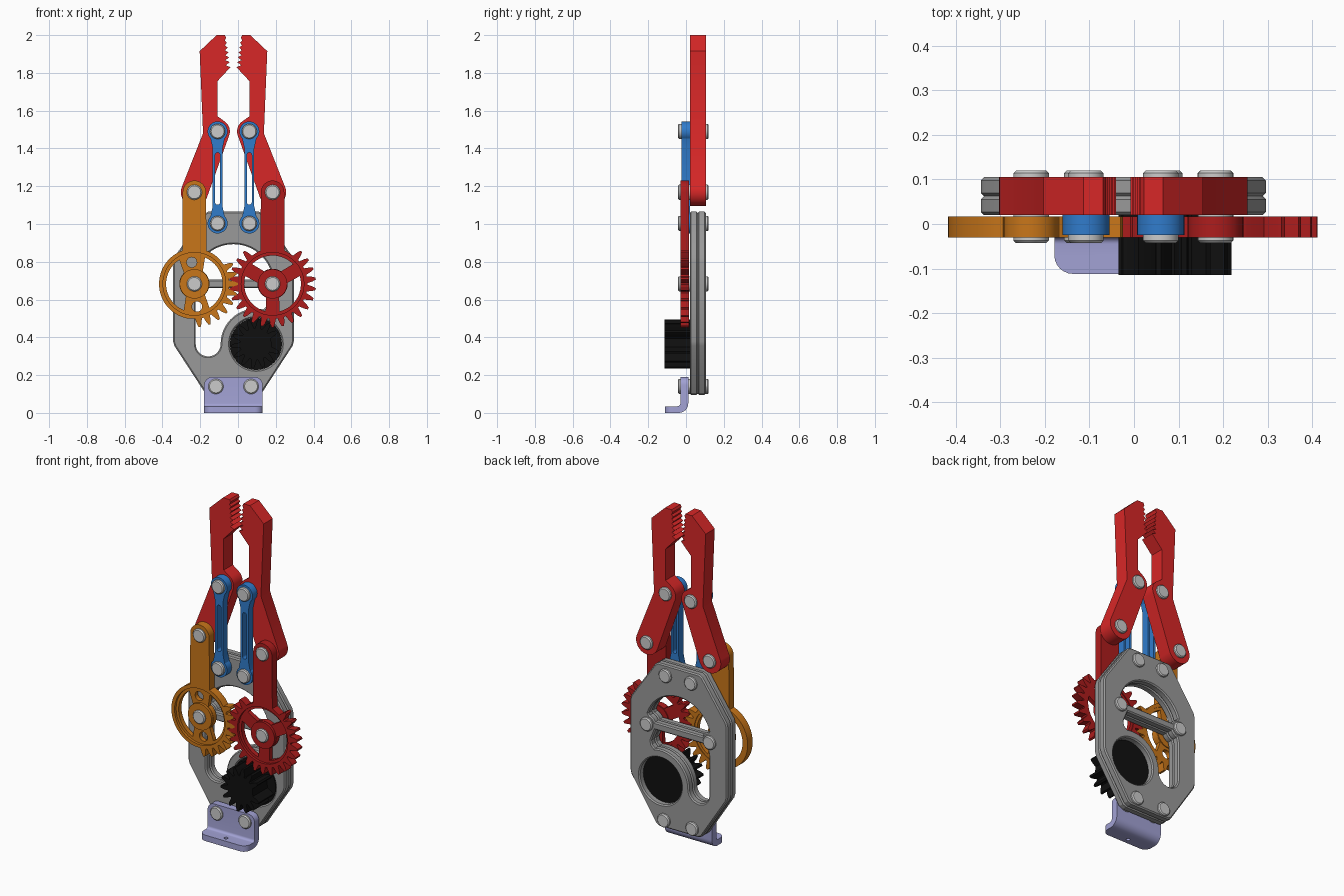
import bpy, bmesh
from math import sin, cos, pi, radians

if "Cube" in bpy.data.objects:
    bpy.data.objects.remove(bpy.data.objects["Cube"])

CX = -0.024                      # symmetry axis of the mechanism
GZ, GX = 0.683, 0.207            # gear axle height and half spacing
MX, MZ = 0.095, 0.365            # drive pinion centre


def mat(name, r, g, b):
    m = bpy.data.materials.new(name)
    m.diffuse_color = (r, g, b, 1)
    m.use_nodes = True
    m.node_tree.nodes["Principled BSDF"].inputs["Base Color"].default_value = m.diffuse_color
    return m


RED = mat("red", 0.68, 0.02, 0.02)
DARK_RED = mat("dark_red", 0.42, 0.012, 0.012)
ORANGE = mat("orange", 0.58, 0.18, 0.01)
BLUE = mat("blue", 0.03, 0.2, 0.6)
LAVENDER = mat("lavender", 0.36, 0.36, 0.66)
BLACK = mat("black", 0.005, 0.005, 0.005)
GREY = mat("plate_grey", 0.32, 0.32, 0.32)


def arc(x, z, r, a0, a1, n=16):
    return [(x + r * cos(radians(a0 + (a1 - a0) * i / n)),
             z + r * sin(radians(a0 + (a1 - a0) * i / n))) for i in range(n + 1)]


def circle(x, z, r, n=40):
    return arc(x, z, r, 0, 360, n)[:-1]


def mirror(pts, x=CX):
    return [(2 * x - px, pz) for px, pz in reversed(pts)]


def plate(name, loops, y0, y1, material=None, bevel=0.0):
    """Extrude an x-z outline (first loop) with holes (other loops) from y0 to y1."""
    cu = bpy.data.curves.new(name, 'CURVE')
    cu.dimensions, cu.fill_mode = '2D', 'BOTH'
    cu.extrude = (y1 - y0) / 2 - bevel
    cu.bevel_depth, cu.bevel_resolution, cu.offset = bevel, 0, -bevel
    for pts in loops:
        s = cu.splines.new('POLY')
        s.points.add(len(pts) - 1)
        for p, (x, z) in zip(s.points, pts):
            p.co = (x, z, 0, 1)
        s.use_cyclic_u = True
    ob = bpy.data.objects.new(name, cu)
    bpy.context.collection.objects.link(ob)
    ob.location.y = (y0 + y1) / 2
    ob.rotation_euler.x = pi / 2
    bpy.ops.object.select_all(action='DESELECT')
    ob.select_set(True)
    bpy.context.view_layer.objects.active = ob
    bpy.ops.object.convert(target='MESH')
    ob = bpy.context.object
    bm = bmesh.new()
    bm.from_mesh(ob.data)
    bmesh.ops.remove_doubles(bm, verts=bm.verts, dist=1e-5)
    bmesh.ops.recalc_face_normals(bm, faces=bm.faces)
    bm.to_mesh(ob.data)
    bm.free()
    bpy.ops.object.shade_smooth_by_angle(angle=radians(25))
    ob.data.materials.clear()
    if material:
        ob.data.materials.append(material)
    return ob


# Frame plates: octagon with arched window, J-shaped slot and motor hole
half = [(0.13, 0.095), (0.15, 0.105), (0.313, 0.355), (0.32, 0.38),
        (0.32, 0.80), (0.313, 0.825), (0.155, 1.053), (0.135, 1.065)]
outline = [(CX + x, z) for x, z in half]
outline += mirror(outline)
window = arc(CX, GZ, 0.21, 18, 162, 30)
window += arc(CX - GX, GZ, 0.055, 75, 24, 6) + arc(CX + GX, GZ, 0.055, 156, 105, 6)
slot = arc(CX - GX, GZ, 0.055, -24, -75, 6) + [(-0.224, 0.60)]
slot += arc(-0.158, MZ, 0.066, 180, 360, 16)
slot += arc(MX, MZ, 0.187, 172, 78, 16)
slot += [(0.152, 0.565), (0.158, 0.59), (0.148, 0.615), (0.13, 0.66)]
motor_hole = circle(MX, MZ, 0.138, 48)
for name, y0 in (("front_frame_plate", 0.02), ("back_frame_plate", 0.0625)):
    plate(name, [outline, window, slot, motor_hole], y0, y0 + 0.0425, GREY, 0.007)

# Motor body in the frame and its toothed pinion
plate("motor_disc", [circle(MX, MZ, 0.1375, 48)], 0.022, 0.07, BLACK)


def teeth(x, z, root, tip, n, a0, a1, phase=0.0):
    """Points of a toothed arc from a0 to a1 degrees."""
    p, pts = 360 / n, []
    for k in range(-n, 2 * n):
        a = k * p + phase
        if a0 + p * 0.45 <= a <= a1 - p * 0.45:
            for da, r in ((-0.4, root), (-0.24, root + 0.6 * (tip - root)), (-0.1, tip),
                          (0.1, tip), (0.24, root + 0.6 * (tip - root)), (0.4, root)):
                t = radians(a + da * p)
                pts.append((x + r * cos(t), z + r * sin(t)))
    return pts


plate("drive_pinion", [teeth(MX, MZ, 0.085, 0.13, 14, 0, 360, 5)], -0.115, 0.022, BLACK)


# Gear arms: toothed rim with an arm, thin web with openings, raised hub
def sector(x, a0, a1):
    return arc(x, GZ, 0.15, a0, a1, 16) + arc(x, GZ, 0.08, a1 - 12, a0 + 12, 10)


def gear_arm(name, x, rim, openings, material):
    cap = arc(x, 1.168, 0.062, 0, 180, 16)
    plate(name + "_gear_arm", [rim + cap, circle(x, GZ, 0.166, 48)], -0.03, 0.017, material)
    plate(name + "_gear_web", [circle(x, GZ, 0.168, 48)] + openings, -0.015, 0.012, material)
    plate(name + "_gear_hub", [circle(x, GZ, 0.078)], -0.03, 0.017, material)


XL, XR = CX - GX, CX + GX
rim_left = (arc(XL, GZ, 0.187, 110, 258, 36)
            + teeth(XL, GZ, 0.185, 0.23, 26, 258, 402) + arc(XL, GZ, 0.187, 404, 430, 6))
gear_arm("left", XL, rim_left,
         [sector(XL, 122, 248), sector(XL, -58, 68),
          circle(XL - 0.014, GZ + 0.114, 0.027, 20), circle(XL + 0.014, GZ - 0.12, 0.027, 20)],
         ORANGE)
rim_right = (arc(XR, GZ, 0.187, 110, 114, 2)
             + teeth(XR, GZ, 0.185, 0.23, 26, 114, 428, 360 / 52) + arc(XR, GZ, 0.187, 428, 430, 2))
gear_arm("right", XR, rim_right,
         [sector(XR, a + 14, a + 106) for a in (30, 150, 270)], DARK_RED)

# Jaws: bent fingers with serrated tips
jaw = arc(XL, 1.168, 0.072, 162, 340, 20)
jaw += arc(-0.108, 1.49, 0.065, -25, 50, 8)
jaw += [(-0.108, 1.57), (-0.108, 1.757), (-0.04, 1.83)]
for i in range(6):
    z = 1.835 + i * 0.026
    jaw += [(-0.065 - i * 0.001, z + 0.006), (-0.043 - i * 0.004, z + 0.022)]
jaw += [(-0.07, 2.0), (-0.113, 2.0), (-0.203, 1.915), (-0.185, 1.48)]
plate("left_jaw", [jaw], 0.02, 0.105, RED)
plate("right_jaw", [mirror(jaw)], 0.02, 0.105, RED)

# Parallel links with long slots
LX, LT, LB = -0.108, 1.49, 1.003
link = (arc(LX, LT, 0.053, -45, 225, 24) + [(LX - 0.026, LT - 0.09), (LX - 0.026, LB + 0.09)]
        + arc(LX, LB, 0.053, 135, 405, 24) + [(LX + 0.026, LB + 0.09), (LX + 0.026, LT - 0.09)])
link_slot = arc(LX, 1.365, 0.013, 0, 180, 8) + arc(LX, 1.115, 0.013, 180, 360, 8)
plate("left_link", [link, link_slot], -0.025, 0.02, BLUE)
plate("right_link", [mirror(link), mirror(link_slot)], -0.025, 0.02, BLUE)

# Pivot pins and mounting bolts
for name, dx, z in (("jaw_pin", GX, 1.168), ("link_top_pin", 0.084, LT),
                    ("link_base_pin", 0.084, LB), ("gear_pin", GX, GZ), ("bracket_bolt", 0.093, 0.14)):
    for side, s in (("left", -1), ("right", 1)):
        plate(f"{side}_{name}", [circle(CX + s * dx, z, 0.04, 32)], -0.043, 0.12, None, 0.006)

# Foot bracket: bent L section with rounded corners and a screw hole
section = ([(0.012, 0.19), (-0.03, 0.19)] + arc(-0.045, 0.05, 0.015, 0, -90, 6)
           + [(-0.112, 0.035), (-0.112, 0.0)] + arc(-0.038, 0.05, 0.05, -90, 0, 8))
bm = bmesh.new()
face = bm.faces.new([bm.verts.new((CX - 0.155, y, z)) for y, z in section])
ext = bmesh.ops.extrude_face_region(bm, geom=[face])
bmesh.ops.translate(bm, vec=(0.31, 0, 0), verts=[v for v in ext['geom'] if isinstance(v, bmesh.types.BMVert)])
bm.normal_update()
corners = [e for e in bm.edges if abs(e.verts[0].co.x - e.verts[1].co.x) < 1e-4
           and (all(v.co.z > 0.185 for v in e.verts) or all(v.co.y < -0.11 for v in e.verts))]
bmesh.ops.bevel(bm, geom=corners, offset=0.042, segments=6, profile=0.5, affect='EDGES')
bmesh.ops.recalc_face_normals(bm, faces=bm.faces)
me = bpy.data.meshes.new("foot_bracket")
bm.to_mesh(me)
bm.free()
bracket = bpy.data.objects.new("foot_bracket", me)
bpy.context.collection.objects.link(bracket)
me.materials.append(LAVENDER)
bpy.ops.mesh.primitive_cylinder_add(vertices=20, radius=0.011, depth=0.1, location=(CX, -0.078, 0.02))
cutter = bpy.context.object
cutter.name = "screw_hole_cutter"
cutter.hide_render = True
cutter.display_type = 'WIRE'
mod = bracket.modifiers.new("screw_hole", 'BOOLEAN')
mod.operation, mod.object = 'DIFFERENCE', cutter
bpy.ops.object.select_all(action='DESELECT')
bracket.select_set(True)
bpy.context.view_layer.objects.active = bracket
bpy.ops.object.modifier_apply(modifier=mod.name)
bpy.data.objects.remove(cutter)
bpy.ops.object.shade_smooth_by_angle(angle=radians(25))
